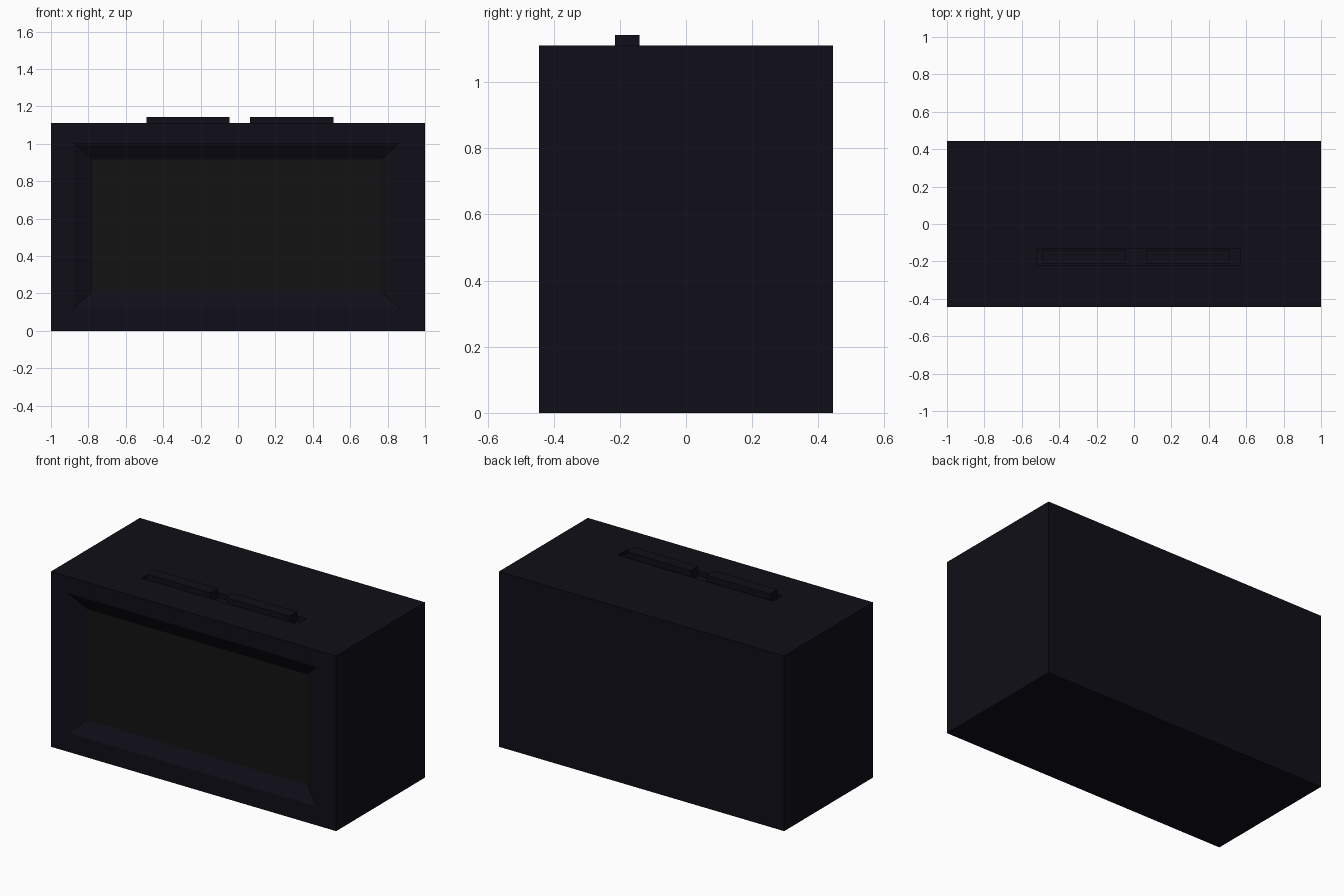
import bpy, bmesh

if "Cube" in bpy.data.objects:
    bpy.data.objects.remove(bpy.data.objects["Cube"])

def material(name, rgb):
    m = bpy.data.materials.new(name)
    m.diffuse_color = (*rgb, 1)
    m.use_nodes = True
    m.node_tree.nodes["Principled BSDF"].inputs["Base Color"].default_value = m.diffuse_color
    return m

CASE = material("case_dark", (0.005, 0.0045, 0.009))
GLASS = material("screen_black", (0.006, 0.006, 0.006))

def box(name, lo, hi, mat=None, taper=None):
    """Box from two corners; taper = (x0, x1, z0, z1) replaces the back (+y) rectangle."""
    bm = bmesh.new()
    bmesh.ops.create_cube(bm, size=2)
    for v in bm.verts:
        s = [c > 0 for c in v.co]
        v.co = [hi[i] if s[i] else lo[i] for i in range(3)]
        if taper and s[1]:
            v.co.x = taper[s[0]]
            v.co.z = taper[2 + s[2]]
    mesh = bpy.data.meshes.new(name)
    bm.to_mesh(mesh)
    bm.free()
    ob = bpy.data.objects.new(name, mesh)
    bpy.context.collection.objects.link(ob)
    if mat:
        mesh.materials.append(mat)
    return ob

def cut(target, cutter):
    mod = target.modifiers.new(cutter.name, 'BOOLEAN')
    mod.operation = 'DIFFERENCE'
    mod.solver = 'EXACT'
    mod.object = cutter
    cutter.hide_render = True
    cutter.hide_viewport = True

W, D, H = 1.0, 0.445, 1.11
DEPTH = 0.05

# Case
case = box("case", (-W, -D, 0), (W, D, H), CASE)

# Sloped recess around the screen; the cutter's slopes continue past the front face
X0, X1, Z0, Z1 = -0.78, 0.765, 0.21, 0.915
OUT_X, OUT_Z = 0.10, 0.09
k = 1.2
recess = box("recess_cutter",
             (X0 - OUT_X * k, -D + DEPTH - DEPTH * k, Z0 - OUT_Z * k),
             (X1 + OUT_X * k, -D + DEPTH, Z1 + OUT_Z * k),
             CASE, taper=(X0, X1, Z0, Z1))
cut(case, recess)

# Shallow slot in the top that holds the buttons
slot = box("slot_cutter", (-0.52, -0.22, H - 0.03), (0.57, -0.13, H + 0.1), CASE)
cut(case, slot)

# Screen panel at the bottom of the recess
box("screen", (X0, -D + DEPTH - 0.003, Z0), (X1, -D + DEPTH + 0.01, Z1), GLASS)

# Two long buttons
for side, x0, x1 in (("left", -0.49, -0.045), ("right", 0.065, 0.51)):
    box(side + "_button", (x0, -0.215, H - 0.035), (x1, -0.14, 1.143), CASE)
